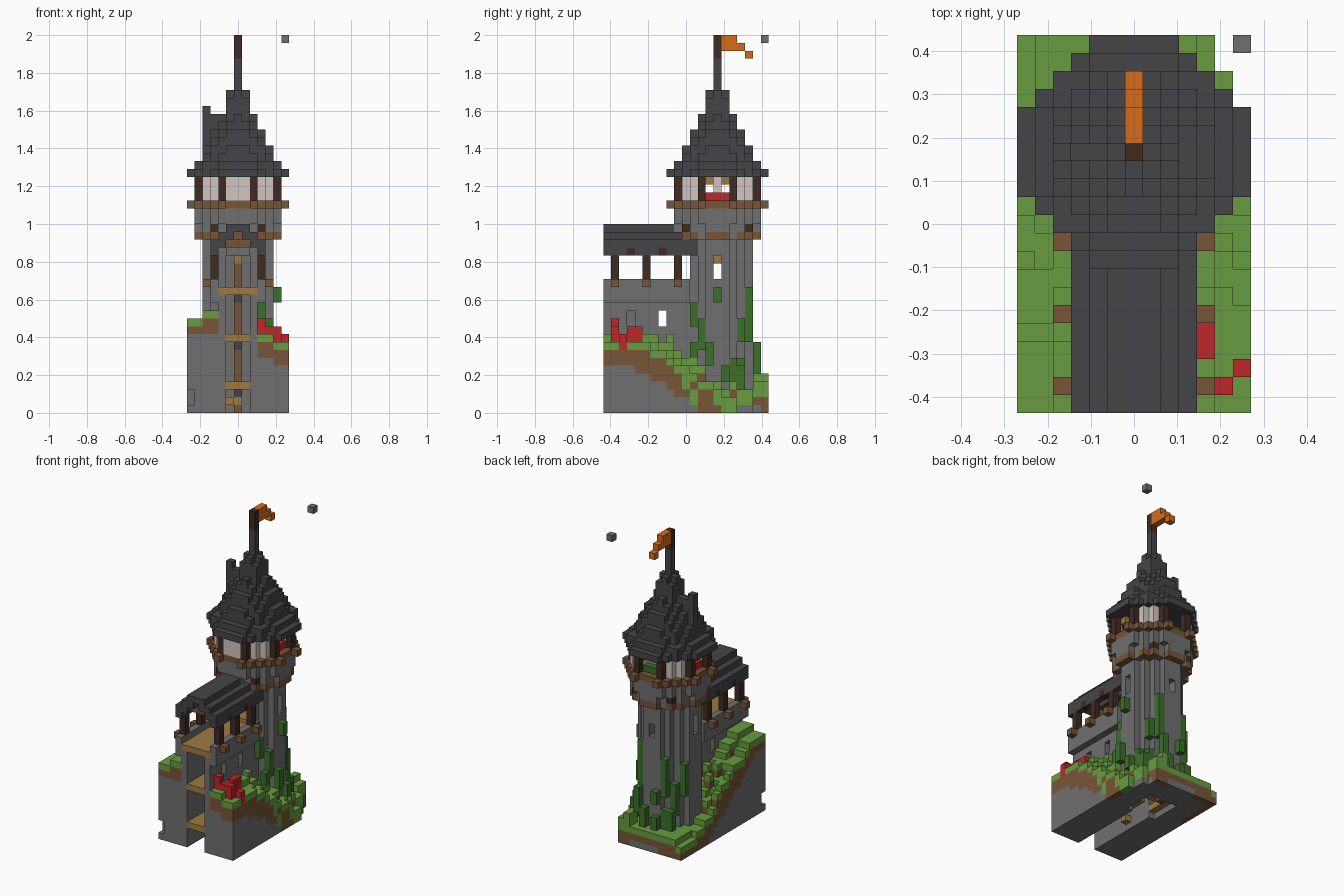
import bpy
import bmesh
import random
from mathutils import Vector

random.seed(4)
cube = bpy.data.objects.get("Cube")
if cube:
    bpy.data.objects.remove(cube, do_unlink=True)

UNIT = 2 / 48      # size of one block
CY = 4             # y of the tower axis, in blocks

COLOURS = {
    "stone": (0.16, 0.16, 0.16),
    "slate": (0.06, 0.06, 0.066),
    "grass": (0.135, 0.335, 0.05),
    "brown": (0.185, 0.09, 0.037),
    "plank": (0.34, 0.195, 0.057),
    "dark_wood": (0.05, 0.024, 0.015),
    "vine": (0.045, 0.16, 0.024),
    "red": (0.52, 0.02, 0.024),
    "orange": (0.68, 0.15, 0.01),
    "plaster": (0.64, 0.56, 0.54),
}
MATS = {}
for name, rgb in COLOURS.items():
    mat = bpy.data.materials.new(name)
    mat.use_nodes = True
    mat.diffuse_color = (*rgb, 1)
    mat.node_tree.nodes["Principled BSDF"].inputs["Base Color"].default_value = (*rgb, 1)
    MATS[name] = mat

blocks = {}        # (x, y, z) -> (part, colour)


def box(part, colour, xs, ys, zs):
    """Fill inclusive block ranges; part None carves."""
    for x in range(xs[0], xs[1] + 1):
        for y in range(ys[0], ys[1] + 1):
            for z in range(zs[0], zs[1] + 1):
                if part:
                    blocks[x, y, z] = (part, colour)
                else:
                    blocks.pop((x, y, z), None)


def both(part, colour, x0, x1, ys, zs):
    """Same box on both sides of the centre plane."""
    box(part, colour, (x0, x1), ys, zs)
    box(part, colour, (-x1, -x0), ys, zs)


def disc(part, colour, r2, zs, inner=-1):
    """Round layer about the tower axis, between two squared radii."""
    for dx in range(-6, 7):
        for dy in range(-6, 7):
            if inner < dx * dx + dy * dy <= r2:
                box(part, colour, (dx, dx), (CY + dy, CY + dy), zs)


# Hill: stone core, earth band and turf, falling towards the back,
# with one back corner cut off
for x in range(-6, 7):
    for y in range(-10, 11):
        if x + y > 13 + (x < 5) or (x == 6 and y > 6):
            continue
        if x > 0:
            top = 9 + (x < 5) - max(0, y + 4 + (x == 6)) * 0.65
            core = 6 + (x < 5) - max(0, y + 7) * 0.62
        else:
            top = 12 + (x > -5) - max(0, y + 7) * 0.75
            core = min(10, top - 2 - 1.3 * (y > -8))
        if y > -4 and random.random() < 0.25:
            top += 1
        top = max(2 + (abs(x) < 6), round(top))
        core = max(int(abs(x) < 6 and y < 10 or abs(x) < 3), round(core))
        for z in range(top):
            colour = "stone" if z < core else "brown" if z < top - 1 else "grass"
            if y > -1 and x > 0 and z >= core and random.random() < 0.3:
                colour = "grass"
            blocks[x, y, z] = ("hill", colour)
box(None, None, (-6, -6), (-10, -10), (1, 2))

# Tower shaft
disc("tower_shaft", "stone", 17, (0, 21))
disc(None, None, 8, (0, 20))

# Gatehouse walls, wider parapet and the tall open passage
both("gatehouse_wall", "stone", 2, 2, (-10, 0), (0, 14))
both("gatehouse_parapet", "stone", 3, 3, (-10, 0), (14, 16))
box(None, None, (-1, 1), (-10, 2), (0, 19))
both(None, None, 2, 2, (-3, -3), (11, 12))
box(None, None, (2, 2), (-7, -7), (11, 12))
for z in (3, 9):
    box("passage_floor", "plank", (-1, 1), (-10, 0), (z, z))
box("gatehouse_floor", "plank", (-2, 2), (-10, 0), (15, 15))

# Gatehouse posts, brackets and gabled roof
for y in (-9, -5, -1):
    both("gatehouse_bracket", "brown", 4, 4, (y, y), (16, 16))
    both("gatehouse_post", "dark_wood", 3, 3, (y, y), (17, 19))
for x, z in ((3, 20), (2, 21), (1, 22), (0, 23)):
    both("gatehouse_roof", "slate", x, min(x + 1, 3), (-10, int(x > 1)), (z, z))
for y in (-7, -3):
    both("rafter_end", "dark_wood", 3, 3, (y, y), (20, 20))
box("tie_beam", "brown", (-1, 1), (-9, -9), (21, 21))

# Tower windows with wooden lintels
both(None, None, 3, 4, (CY, CY), (17, 19))
both("window_lintel", "plank", 3, 3, (CY, CY), (19, 19))
box(None, None, (0, 0), (CY + 3, CY + 4), (17, 18))

# Ladder on the back wall, winding steps and landings inside the tower
for z in range(20):
    colour = "plank" if z in (1, 19) else "slate" if z % 6 == 2 else "brown"
    blocks[0, CY + 2, z] = ("ladder", colour)
disc("tower_landing", "plank", 8, (3, 3))
box("tower_landing", "plank", (-1, 1), (CY - 2, CY + 1), (15, 15))
turn = [(-2, -1), (-2, 0), (-2, 1), (2, 1), (2, 0), (2, -1)]
for z in range(1, 16):
    dx, dy = turn[z % len(turn)]
    blocks[dx, CY + dy, z] = ("tower_step", "plank")
box("tower_step", "plank", (-2, -2), (CY - 2, CY + 1), (1, 1))
blocks[-1, -3, 1] = ("tower_step", "plank")
blocks[2, CY - 2, 1] = ("cellar_chest", "red")
blocks[-2, CY + 2, 1] = ("cellar_lamp", "orange")

# Flared drum on brackets
disc("tower_drum", "stone", 20, (22, 22))
disc("tower_drum", "stone", 26, (23, 23))
disc("tower_drum", "stone", 29, (24, 26))
for a in (-5, -3, 0, 3, 5):
    for s in (-1, 1):
        far = 5 if abs(a) < 3 else 4 if abs(a) == 3 else 1
        for b in ((far - 1, far) if abs(a) < 5 else (0, 1)):
            blocks[a, CY + s * b, 22] = ("drum_bracket", "brown")
            blocks[s * b, CY + a, 22] = ("drum_bracket", "brown")
for s in (-1, 1):
    both("drum_stud", "dark_wood", 3, 3, (CY + 4 * s, CY + 4 * s), (23, 23))

# Balcony ring with beam ends, and the lantern room
disc("balcony", "brown", 34, (26, 26), 20)
disc("lantern_wall", "plaster", 29, (27, 29), 20)
both(None, None, 3, 6, (CY - 1, CY + 1), (27, 29))
box(None, None, (-1, 1), (CY + 3, CY + 6), (27, 29))
both("lantern_cushion", "red", 4, 4, (CY - 1, CY + 1), (27, 27))
box("lantern_planter", "vine", (-1, 1), (CY + 4, CY + 4), (27, 27))
box("lantern_column", "plaster", (0, 0), (CY, CY), (27, 29))
for s in (-1, 1):
    both("lantern_beam", "plank", 4, 4, (CY + s, CY + s), (29, 29))
    for a, b in ((5, 2), (2, 5)):
        both("lantern_post", "dark_wood", a, a, (CY + s * b, CY + s * b), (27, 29))
    for a, b in ((6, 2), (2, 6)):
        both("balcony_beam_end", "brown", a, a, (CY + s * b, CY + s * b), (26, 26))

# Stepped conical roof, listed as squared radii from the eaves up
for z, r2 in enumerate((40, 32, 20, 18, 13, 10, 5, 4, 2, 2, 1), 30):
    disc("tower_roof", "slate", r2, (z, z))
box("roof_dormer", "slate", (-4, -2), (CY, CY), (33, 37))
box("roof_dormer", "slate", (-4, -4), (CY, CY), (38, 38))

# Flagpole, flag and floating block
box("flagpole", "slate", (0, 0), (CY, CY), (41, 44))
box("flagpole_tip", "dark_wood", (0, 0), (CY, CY), (45, 47))
box("flag", "orange", (0, 0), (5, 6), (46, 47))
box("flag", "orange", (0, 0), (7, 7), (46, 46))
box("flag", "orange", (0, 0), (8, 8), (45, 45))
box("floating_block", "stone", (6, 6), (10, 10), (47, 47))

# Red flowers
for x, y, z0, z1 in ((3, -9, 9, 11), (4, -9, 10, 10), (5, -9, 9, 10), (6, -8, 8, 9),
                     (4, -7, 9, 10), (4, -6, 9, 10)):
    box("flowers", "red", (x, x), (y, y), (z0, z1))

# Vines climbing the shaft: offsets from the axis and height span
for dx, dy, z0, z1 in ((3, -3, 11, 13), (4, -2, 8, 11), (5, 0, 14, 15), (5, -1, 6, 8),
                       (4, 2, 4, 6), (5, 1, 4, 5), (4, -3, 7, 8), (3, 3, 9, 11),
                       (2, 4, 9, 15), (2, 5, 5, 8), (1, 5, 3, 5), (3, 3, 4, 6),
                       (-1, 5, 7, 8), (-2, 4, 8, 13), (-3, 3, 5, 9), (-1, 5, 3, 4),
                       (-2, 4, 3, 5), (-4, 2, 8, 12), (-3, 4, 3, 5), (4, 3, 3, 5)):
    box("vines", "vine", (dx, dx), (CY + dy, CY + dy), (z0, z1))
box("bush", "grass", (3, 4), (9, 10), (2, 3))
box("bush", "grass", (3, 3), (9, 10), (4, 4))

# Turn the blocks of each part into a mesh of exposed faces
SIDES = [Vector(s) for s in ((1, 0, 0), (-1, 0, 0), (0, 1, 0), (0, -1, 0), (0, 0, 1), (0, 0, -1))]
for part in dict.fromkeys(p for p, c in blocks.values()):
    cells = {k: c for k, (p, c) in blocks.items() if p == part}
    used = list(dict.fromkeys(cells.values()))
    bm = bmesh.new()
    for cell, colour in cells.items():
        centre = Vector(cell) + Vector((0, 0, 0.5))
        for n in SIDES:
            if tuple(int(a + b) for a, b in zip(cell, n)) in blocks:
                continue
            u = Vector((n.y, n.z, n.x))
            v = n.cross(u)
            corners = [centre + (n + u * i + v * j) / 2
                       for i, j in ((-1, -1), (1, -1), (1, 1), (-1, 1))]
            face = bm.faces.new([bm.verts.new(p * UNIT) for p in corners])
            face.material_index = used.index(colour)
    bmesh.ops.remove_doubles(bm, verts=bm.verts, dist=UNIT / 100)
    mesh = bpy.data.meshes.new(part)
    bm.to_mesh(mesh)
    bm.free()
    for colour in used:
        mesh.materials.append(MATS[colour])
    bpy.context.collection.objects.link(bpy.data.objects.new(part, mesh))
